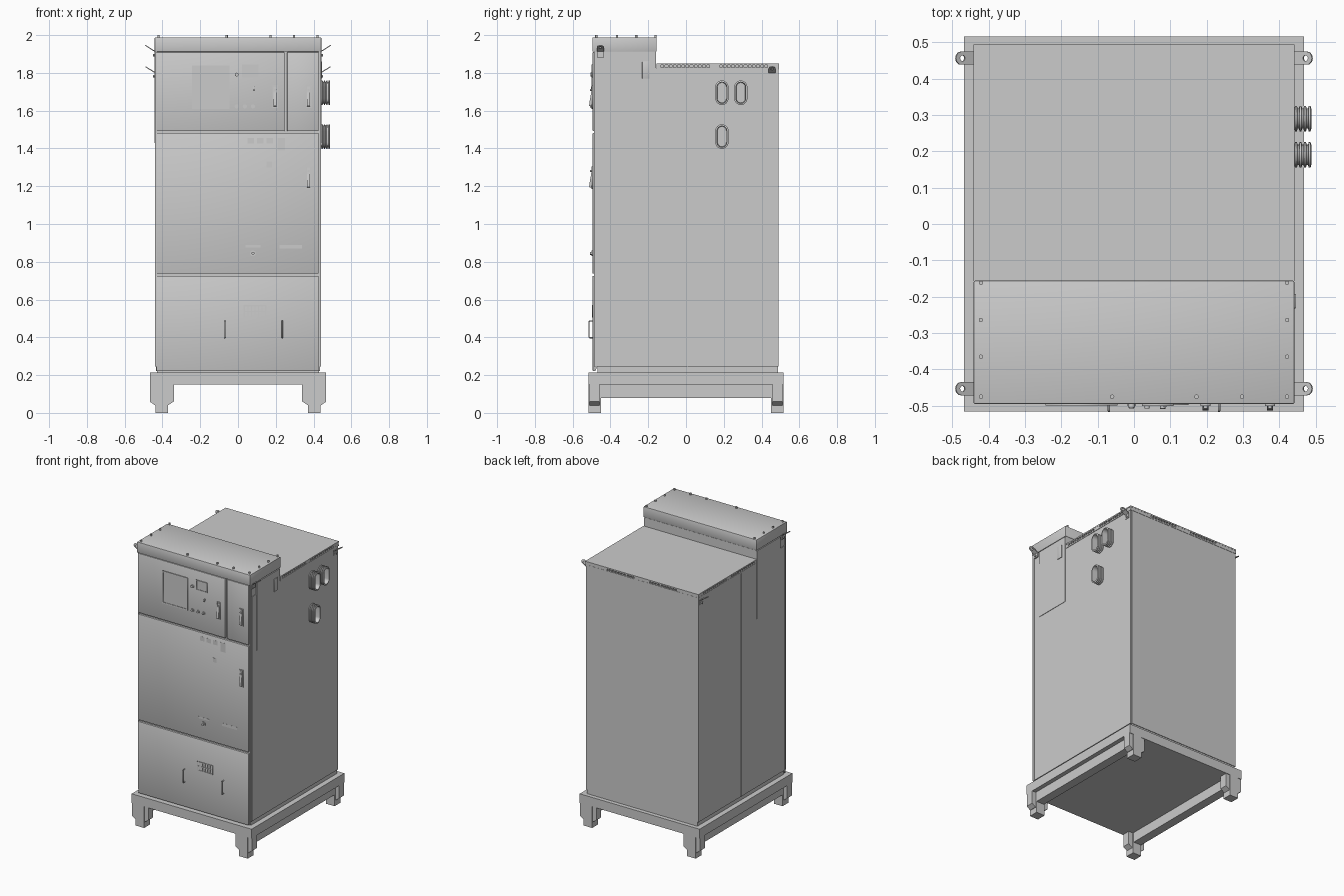
import bpy, bmesh, math
from mathutils import Matrix, Vector

if "Cube" in bpy.data.objects:
    bpy.data.objects.remove(bpy.data.objects["Cube"])


def finish(name, bm, smooth=False):
    bmesh.ops.recalc_face_normals(bm, faces=bm.faces)
    me = bpy.data.meshes.new(name)
    bm.to_mesh(me)
    bm.free()
    ob = bpy.data.objects.new(name, me)
    bpy.context.collection.objects.link(ob)
    if smooth:
        activate(ob)
        bpy.ops.object.shade_smooth_by_angle(angle=math.radians(35))
    return ob


def activate(ob):
    bpy.ops.object.select_all(action='DESELECT')
    ob.select_set(True)
    bpy.context.view_layer.objects.active = ob


def add_box(bm, x, y, z):
    m = Matrix.Translation(((x[0] + x[1]) / 2, (y[0] + y[1]) / 2, (z[0] + z[1]) / 2))
    bmesh.ops.create_cube(bm, size=1, matrix=m @ Matrix.Diagonal((x[1] - x[0], y[1] - y[0], z[1] - z[0], 1)))


def box(name, x, y, z, bevel=0):
    bm = bmesh.new()
    add_box(bm, x, y, z)
    if bevel:
        bmesh.ops.bevel(bm, geom=bm.edges[:], offset=bevel, segments=2, profile=0.5, affect='EDGES')
    return finish(name, bm, bevel > 0)


def cyl(name, loc, r, h, axis='Z', sides=16, r2=None):
    bm = bmesh.new()
    rot = {'Z': Matrix(), 'Y': Matrix.Rotation(math.pi / 2, 4, 'X'), 'X': Matrix.Rotation(math.pi / 2, 4, 'Y')}[axis]
    bmesh.ops.create_cone(bm, cap_ends=True, segments=sides, radius1=r, radius2=r2 or r, depth=h,
                          matrix=Matrix.Translation(loc) @ rot)
    return finish(name, bm, True)


def prism(name, pts, axis, a, b):
    """Extrude a 2D profile along X (points are y,z) or Y (points are x,z)."""
    bm = bmesh.new()
    vs = [bm.verts.new((a, p, q) if axis == 'X' else (p, a, q)) for p, q in pts]
    f = bm.faces.new(vs)
    ext = bmesh.ops.extrude_face_region(bm, geom=[f])['geom']
    d = Vector((b - a, 0, 0)) if axis == 'X' else Vector((0, b - a, 0))
    bmesh.ops.translate(bm, vec=d, verts=[v for v in ext if isinstance(v, bmesh.types.BMVert)])
    return finish(name, bm)


def curve(name, loops, matrix=Matrix(), extrude=0, bevel=0):
    """Flat plate with holes (extrude) or round rod (bevel)."""
    cu = bpy.data.curves.new(name, 'CURVE')
    cu.dimensions = '3D' if bevel else '2D'
    cu.extrude, cu.bevel_depth, cu.bevel_resolution, cu.use_fill_caps = extrude, bevel, 2, True
    if not bevel:
        cu.fill_mode = 'BOTH'
    for pts in loops:
        sp = cu.splines.new('POLY')
        sp.points.add(len(pts) - 1)
        for p, c in zip(sp.points, pts):
            p.co = (c[0], c[1], c[2] if bevel else 0, 1)
        sp.use_cyclic_u = not bevel
    ob = bpy.data.objects.new(name, cu)
    bpy.context.collection.objects.link(ob)
    ob.matrix_world = matrix
    activate(ob)
    bpy.ops.object.convert(target='MESH')
    return ob


def rect(x0, x1, z0, z1):
    return [(x0, z0), (x1, z0), (x1, z1), (x0, z1)]


def front(y):
    return Matrix.Translation((0, y, 0)) @ Matrix.Rotation(math.pi / 2, 4, 'X')


# Base frame, side rails and stepped legs
box("base_frame", (-.467, .467), (-.516, .516), (.15, .215))
for s in (-1, 1):
    box("base_side_rail", sorted((s * .375, s * .437)), (-.45, .45), (.08, .15))
    for t in (-1, 1):
        prof = [(.467, .15), (.467, .06), (.44, .04), (.37, .04), (.34, .06), (.34, .15)]
        prism("leg_bracket", [(s * x, z) for x, z in prof], 'Y', t * .512, t * .458)
        box("leg_foot", sorted((s * .37, s * .437)), sorted((t * .516, t * .45)), (0, .15))

# Cabinet body, stepped up at the front
box("plinth", (-.43, .43), (-.468, .487), (.213, .246))
prism("cabinet_body", [(-.48, .222), (-.47, .245), (.487, .245), (.487, 1.825), (-.158, 1.825),
                       (-.158, 1.912), (-.48, 1.912)], 'X', -.434, .434)
box("back_panel", (-.43, .43), (.48, .491), (.245, 1.82))
for s in (-1, 1):
    box("side_front_panel", sorted((s * .43, s * .438)), (-.472, .009), (.245, 1.825))
    box("side_rear_panel", sorted((s * .43, s * .438)), (.011, .489), (.245, 1.825))
    box("side_access_plate", sorted((s * .43, s * .441)), (-.42, -.16), (1.43, 1.908))
box("side_latch_plate", (.44, .446), (-.232, -.192), (1.77, 1.86), .002)

# Front cap with bolts
box("front_cap", (-.441, .441), (-.495, -.156), (1.912, 1.988), .004)
bolts = [(s * .421, y) for s in (-1, 1) for y in (-.162, -.264, -.365, -.475)]
bolts += [(x, -.475) for x in (-.06, .172, .297)]
for x, y in bolts:
    cyl("cap_bolt", (x, y, 1.991), .006, .018, sides=12)

# Rear roof lid with vent slots under its edge
box("roof_lid", (-.441, .441), (-.157, .493), (1.842, 1.851))
box("roof_core", (-.425, .425), (-.157, .478), (1.82, 1.845))
box("roof_lower_lip", (-.441, .441), (-.157, .493), (1.819, 1.828))
bm = bmesh.new()
for s in (-1, 1):
    x = sorted((s * .42, s * .44))
    for i in range(27):
        add_box(bm, x, (-.14 + i * .022, -.132 + i * .022), (1.826, 1.844))
    add_box(bm, x, (-.157, -.14), (1.826, 1.844))
    add_box(bm, x, (.13, .18), (1.826, 1.844))
    add_box(bm, x, (.44, .492), (1.826, 1.844))
for a, b in ((-.44, -.27), (-.06, .06), (.27, .44)):
    add_box(bm, (a, b), (.47, .492), (1.826, 1.844))
for i in range(9):
    for s in (-1, 1):
        c = s * (.075 + i * .023)
        add_box(bm, (c - .004, c + .004), (.47, .492), (1.826, 1.844))
finish("roof_vent_posts", bm)

# Angled lifting lugs with holes
hole = [(.042 + .008 * math.cos(a), .008 * math.sin(a)) for a in [i * math.pi / 8 for i in range(16)]]
arc = [(.045 + .018 * math.cos(a), .018 * math.sin(a)) for a in [(-.5 + i / 10) * math.pi for i in range(11)]]
for s in (-1, 1):
    for y, z in ((-.453, 1.912), (.456, 1.80)):
        m = (Matrix.Translation((s * .437, y, z)) @ Matrix.Rotation(0 if s > 0 else math.pi, 4, 'Z')
             @ Matrix.Rotation(-math.radians(32), 4, 'Y'))
        curve("lifting_lug", [[(-.002, -.018)] + arc + [(-.002, .018)], hole], m, extrude=.0025)
        box("lug_flange", sorted((s * .432, s * .442)), (y - .018, y + .018), (z - .03, z + .004))
        cyl("lug_bolt", (s * .443, y, z - .018), .007, .012, 'X', 6)

# Front doors
DOORS = {"upper_door": (-.432, .246, 1.492, 1.91), "upper_narrow_door": (.26, .427, 1.492, 1.91),
         "middle_door": (-.432, .427, .737, 1.482), "lower_door": (-.432, .427, .222, .726)}
for n, (a, b, c, d) in DOORS.items():
    box(n, (a, b), (-.494, -.478), (c, d), .003)
for s in (-1, 1):
    box("front_edge_trim", sorted((s * .43, s * .439)), (-.487, -.474), (.245, 1.912))

# Display, meter, knobs and buttons
curve("display_frame", [rect(-.243, -.045, 1.61, 1.84), rect(-.233, -.055, 1.62, 1.83)], front(-.496), extrude=.003)
box("display_panel", (-.235, -.053), (-.496, -.49), (1.618, 1.832))
curve("meter_frame", [rect(.022, .108, 1.775, 1.845), rect(.028, .102, 1.781, 1.839)], front(-.496), extrude=.004)
box("meter_face", (.026, .104), (-.497, -.49), (1.779, 1.841))
cyl("indicator_lamp", (-.007, -.498, 1.791), .01, .014, 'Y')
for x in (-.007, .036, .079):
    cyl("button_ring", (x, -.496, 1.623), .011, .008, 'Y')
    cyl("push_button", (x, -.501, 1.623), .007, .012, 'Y')
cyl("selector_base", (.085, -.496, 1.722), .008, .006, 'Y')
box("selector_grip", (.081, .089), (-.503, -.494), (1.708, 1.728), .001)

# Lever handles
for x, z in ((.197, 1.675), (.374, 1.675), (.374, 1.245)):
    outline = rect(x - .014, x + .014, z - .06, z + .06)
    curve("handle_bezel", [outline, rect(x - .01, x + .01, z - .055, z + .055)], front(-.496), extrude=.004)
    prism("handle_lever", [(-.493, z - .053), (-.513, z - .05), (-.511, z - .03), (-.502, z + .02),
                           (-.5, z + .053), (-.493, z + .053)], 'X', x - .008, x + .008)
    cyl("handle_lock", (x, -.503, z + .035), .006, .01, 'Y', 12)

# Middle door lock and small plates
cyl("door_lock_base", (.079, -.497, .845), .015, .008, 'Y', 20)
cyl("door_lock_knob", (.079, -.503, .845), .008, .012, 'Y')
plates = [(.05, .085, 1.425, 1.455), (.1, .135, 1.425, 1.455), (.15, .185, 1.425, 1.455), (.21, .25, 1.39, 1.455),
          (.15, .18, 1.30, 1.33), (.22, .34, .87, .89), (.04, .12, .875, .888)]
for a, b, c, d in plates:
    box("marking_plate", (a, b), (-.4948, -.49), (c, d))

# Lower door grille and pull handles
slots = [rect(.036 + i * .019, .049 + i * .019, .51 + j * .03, .534 + j * .03) for i in range(6) for j in range(2)]
curve("vent_grille", [rect(.03, .15, .504, .57)] + slots, front(-.495), extrude=.003)
for x in (-.069, .234):
    curve("pull_handle", [[(x, -.492, .398), (x, -.51, .398), (x, -.514, .403), (x, -.514, .482),
                           (x, -.51, .487), (x, -.492, .487)]], bevel=.0035)


# Corrugated oval cable sleeves on the right side
def sleeve(y, z):
    ribs = []
    for i in range(4):
        x = .441 + i * .0125
        ribs += [(x, .028), (x + .002, .035), (x + .007, .035), (x + .009, .028)]
    rings = [(.43, .028)] + ribs + [(.488, .026), (.43, .023)]
    bm = bmesh.new()
    loops = []
    for x, r in rings:
        pts = []
        for k, c in ((0, .03), (1, -.03)):
            for i in range(13):
                a = math.pi * (k + i / 12)
                pts.append(bm.verts.new((x, y + r * math.cos(a), z + c + r * math.sin(a))))
        loops.append(pts)
    for A, B in zip(loops, loops[1:] + loops[:1]):
        for i in range(len(A)):
            j = (i + 1) % len(A)
            bm.faces.new((A[i], A[j], B[j], B[i]))
    finish("cable_sleeve", bm, True)


for y, z in ((.19, 1.695), (.29, 1.695), (.19, 1.463)):
    sleeve(y, z)
